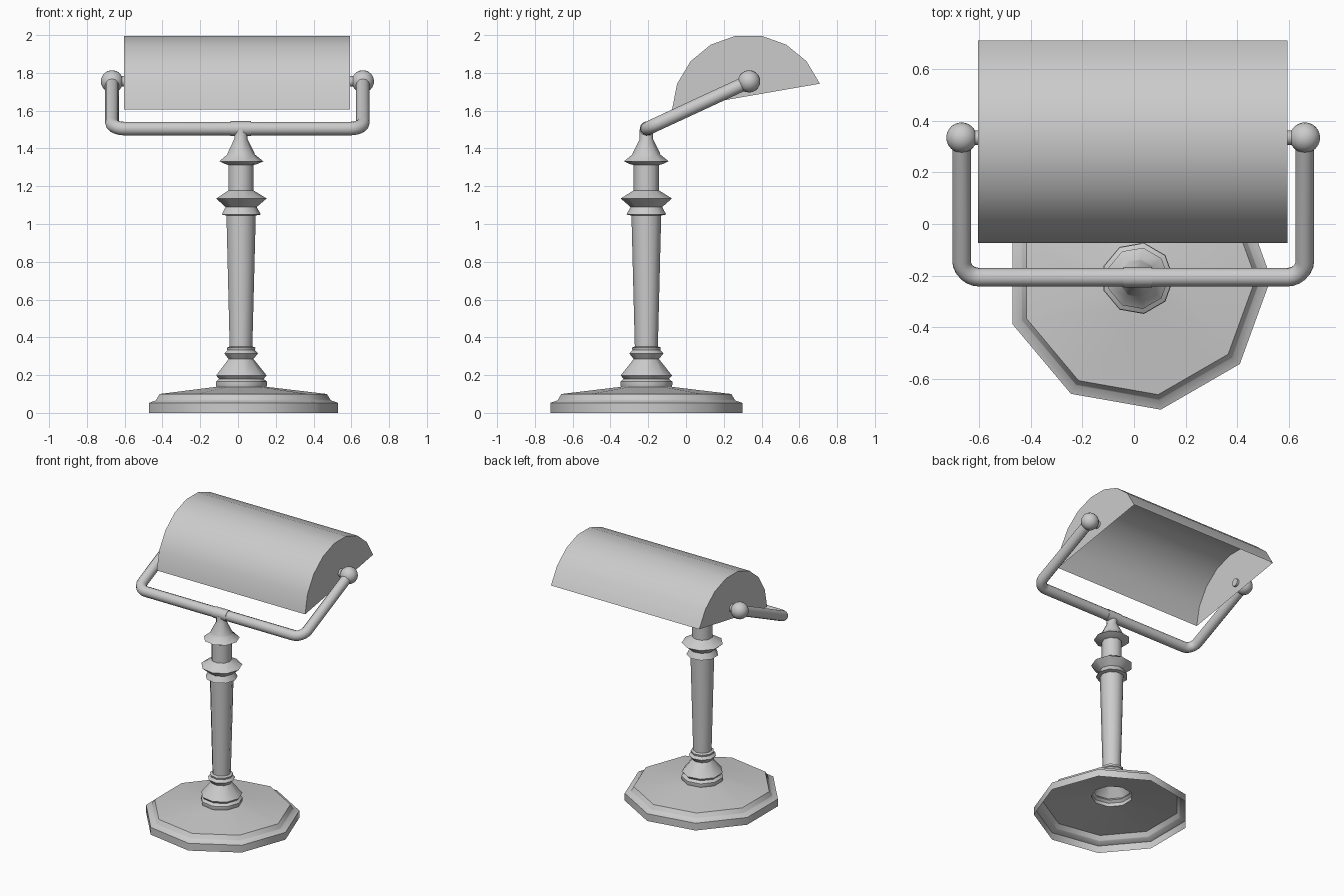
import bpy, bmesh, math
from mathutils import Vector, Matrix

if "Cube" in bpy.data.objects:
    bpy.data.objects.remove(bpy.data.objects["Cube"])

STEM = Vector((0.014, -0.21, 0))       # axis of base and column
PIVOT = Vector((0, 0.334, 1.755))      # shade hinge
BAR = Vector((0, -0.206, 1.505))       # cross bar of the yoke
MID_X = -0.003
ARM_X = 0.664


def finish(name, bm, angle):
    bmesh.ops.recalc_face_normals(bm, faces=bm.faces)
    mesh = bpy.data.meshes.new(name)
    bm.to_mesh(mesh)
    bm.free()
    ob = bpy.data.objects.new(name, mesh)
    bpy.context.collection.objects.link(ob)
    bpy.ops.object.select_all(action='DESELECT')
    ob.select_set(True)
    bpy.context.view_layer.objects.active = ob
    bpy.ops.object.shade_smooth_by_angle(angle=math.radians(angle))
    return ob


def lathe(name, profile, sides, origin, angle=42):
    """Open turned shell; a zero radius closes to a point."""
    bm = bmesh.new()
    rings = []
    for r, z in profile:
        rings.append([bm.verts.new(origin + Vector((r * math.cos(2 * math.pi * i / sides),
                                                   r * math.sin(2 * math.pi * i / sides), z)))
                      for i in range(sides)])
    for a, b in zip(rings, rings[1:]):
        for i in range(sides):
            j = (i + 1) % sides
            bm.faces.new((a[i], a[j], b[j], b[i]))
    bmesh.ops.remove_doubles(bm, verts=bm.verts, dist=1e-5)
    return finish(name, bm, angle)


def rod_x(name, x0, x1, centre, radius, sides=12):
    bm = bmesh.new()
    m = Matrix.Translation(((x0 + x1) / 2, centre.y, centre.z)) @ Matrix.Rotation(math.pi / 2, 4, 'Y')
    bmesh.ops.create_cone(bm, cap_ends=True, segments=sides, radius1=radius, radius2=radius,
                          depth=abs(x1 - x0), matrix=m)
    return finish(name, bm, 42)


# Nine-sided stepped foot, hollow underneath
lathe("base", [(0.516, 0), (0.516, 0.053), (0.478, 0.066), (0.474, 0.072),
               (0.457, 0.10), (0.137, 0.138)], 9, STEM)

# Turned column with mouldings
lathe("column", [(0.137, 0.138), (0.14, 0.150), (0.14, 0.165), (0.122, 0.18), (0.138, 0.198),
                 (0.068, 0.285), (0.092, 0.315), (0.075, 0.332), (0.078, 0.345), (0.062, 0.352),
                 (0.080, 1.045), (0.107, 1.05), (0.085, 1.09), (0.138, 1.135), (0.068, 1.178),
                 (0.068, 1.312), (0.090, 1.318), (0.120, 1.332), (0.075, 1.368), (0.072, 1.378),
                 (0.036, 1.45), (0.036, 1.50), (0, 1.50)], 9, STEM)

# Bent yoke: a U in the tilted plane, with rounded corners
tilt = (PIVOT - BAR).normalized()
reach = (PIVOT - BAR).length
BEND = 0.07
half = [(ARM_X, reach)]
for k in range(7):
    a = -math.pi / 2 * k / 6
    half.append((ARM_X - BEND + BEND * math.cos(a), BEND + BEND * math.sin(a)))
path = half + [(-u, w) for u, w in reversed(half)]
curve = bpy.data.curves.new("yoke", 'CURVE')
curve.dimensions = '3D'
curve.bevel_depth = 0.036
curve.bevel_resolution = 4
curve.use_fill_caps = True
spline = curve.splines.new('POLY')
spline.points.add(len(path) - 1)
for p, (u, w) in zip(spline.points, path):
    p.co = (*(BAR + Vector((MID_X + u, 0, 0)) + tilt * w), 1)
yoke = bpy.data.objects.new("yoke", curve)
bpy.context.collection.objects.link(yoke)
bpy.ops.object.select_all(action='DESELECT')
yoke.select_set(True)
bpy.context.view_layer.objects.active = yoke
bpy.ops.object.convert(target='MESH')

# Collar where the yoke sits on the column
rod_x("collar", STEM.x - 0.055, STEM.x + 0.055, BAR, 0.039)

# Ball knobs and hinge pins on both sides
for side, label in ((-1, "left"), (1, "right")):
    x = MID_X + side * ARM_X
    bm = bmesh.new()
    bmesh.ops.create_uvsphere(bm, u_segments=20, v_segments=12, radius=0.059,
                              matrix=Matrix.Translation((x, PIVOT.y, PIVOT.z)) @ Matrix.Rotation(math.pi / 2, 4, 'Y'))
    finish(label + "_knob", bm, 42)
    rod_x(label + "_hinge_pin", x, MID_X + side * 0.585, PIVOT, 0.028)

# Shade: tilted open trough, eight facets around, flat ends
R, DROP, SPAN = 0.405, 0.079, math.radians(78.75)
spin = Matrix.Rotation(math.radians(9.85), 4, 'X')
centre = Vector((0, 0.3175, 1.675))
bm = bmesh.new()
ends = []
for x in (-0.603, 0.593):
    ring = []
    for i in range(9):
        a = SPAN * (i / 4 - 1)
        local = Vector((0, R * math.sin(a), R * math.cos(a) - DROP))
        ring.append(bm.verts.new(centre + spin @ local + Vector((x, 0, 0))))
    bm.faces.new(ring)
    ends.append(ring)
for i in range(8):
    bm.faces.new((ends[0][i], ends[0][i + 1], ends[1][i + 1], ends[1][i]))
finish("shade", bm, 42)
